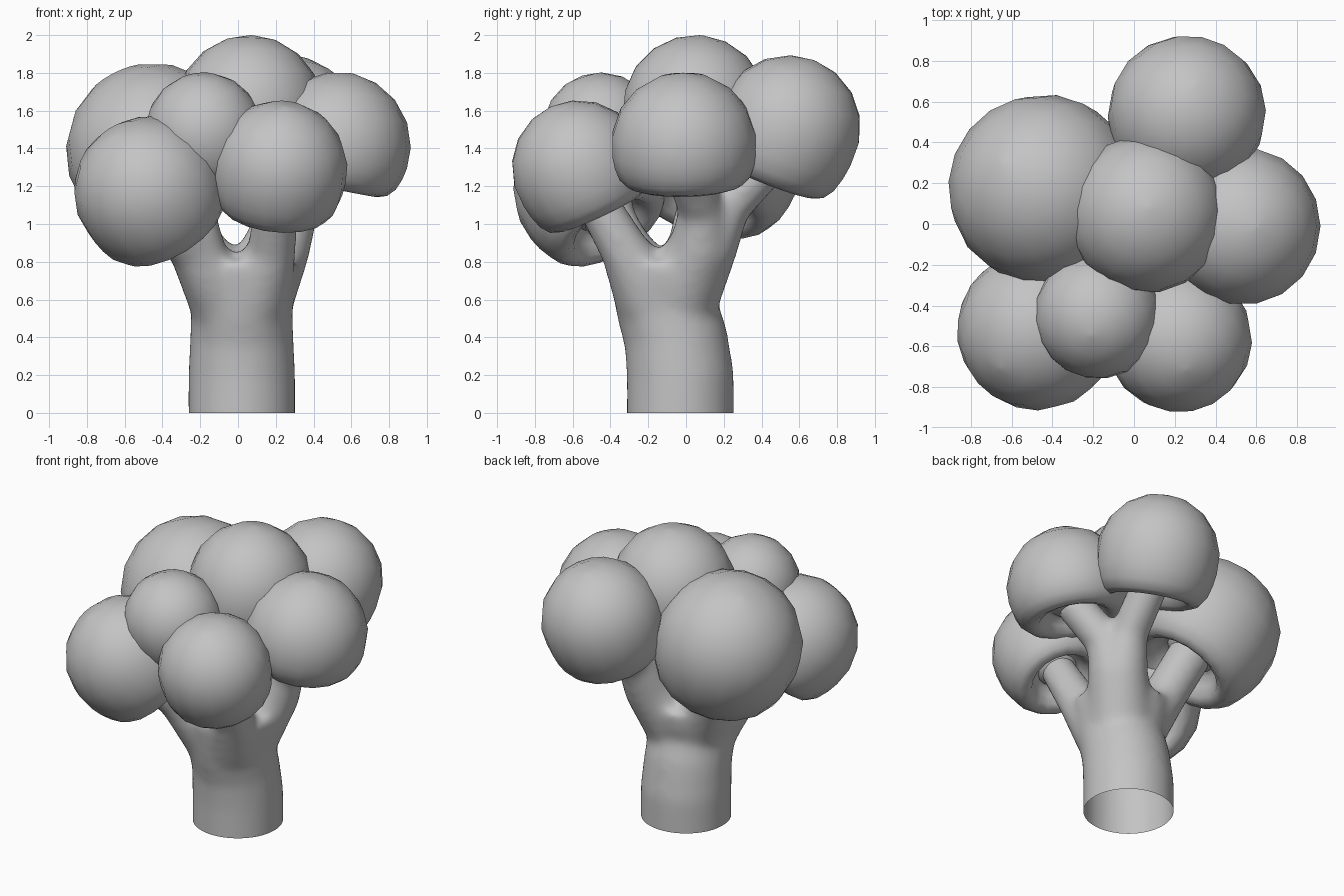
import bpy, bmesh, math
from mathutils import Vector

cube = bpy.data.objects.get("Cube")
if cube:
    bpy.data.objects.remove(cube)

grey = bpy.data.materials.new("plain grey")
grey.use_nodes = True
COLOUR = (0.55, 0.55, 0.55, 1)
grey.diffuse_color = COLOUR
grey.node_tree.nodes["Principled BSDF"].inputs["Base Color"].default_value = COLOUR


def finish(name, bm):
    """Turn a bmesh into a smooth shaded object."""
    bmesh.ops.recalc_face_normals(bm, faces=bm.faces)
    mesh = bpy.data.meshes.new(name)
    bm.to_mesh(mesh)
    bm.free()
    mesh.materials.append(grey)
    obj = bpy.data.objects.new(name, mesh)
    bpy.context.collection.objects.link(obj)
    bpy.ops.object.select_all(action='DESELECT')
    obj.select_set(True)
    bpy.context.view_layer.objects.active = obj
    bpy.ops.object.shade_smooth_by_angle(angle=math.radians(60))
    return obj


def loft(bm, rings, sides):
    """Closed skin through rings of (centre, axis, radius)."""
    loops = []
    for centre, axis, radius in rings:
        turn = Vector((0, 0, 1)).rotation_difference(axis)
        loops.append([bm.verts.new(centre + turn @ Vector(
            (radius * math.cos(a), radius * math.sin(a), 0)))
            for a in (math.tau * i / sides for i in range(sides))])
    for low, high in zip(loops, loops[1:]):
        for i in range(sides):
            j = (i + 1) % sides
            bm.faces.new((low[i], low[j], high[j], high[i]))
    bm.faces.new(loops[0][::-1])
    bm.faces.new(loops[-1])


def tube(bm, path):
    """Tapered limb through points of (x, y, z, radius)."""
    pts = [Vector(p[:3]) for p in path]
    rings = []
    for i, p in enumerate(path):
        axis = pts[min(i + 1, len(pts) - 1)] - pts[max(i - 1, 0)]
        rings.append((pts[i], axis.normalized(), p[3]))
    loft(bm, rings, 24)


# Heads: centre, radius, direction the dome faces, depth of the lip
heads = {
    "front_right_head": ((-.475, -.52, 1.175), .395, (-.4, -.42, .66), 1),
    "front_left_head": ((.22, -.565, 1.295), .36, (.1, -.42, .9), 1.03),
    "left_head": ((.525, -.01, 1.415), .39, (.2, -.02, .97), .82),
    "back_head": ((.26, .54, 1.505), .388, (.1, .36, .93), 1.08),
    "right_head": ((-.445, .17, 1.385), .467, (-.4, .25, .8), 1.05),
    "top_head": ((.06, .05, 1.61), .39, (.03, .08, 1), 1),
    "front_middle_head": ((-.18, -.45, 1.49), .312, (-.1, -.3, .9), 1),
}

# Dome, rounded lip and hollow underside, as (radius, height)
profile = [(math.sin(math.radians(a)), math.cos(math.radians(a)))
           for a in (2, 20, 40, 60, 80, 98)]
profile += [(.96, -.33), (.9, -.52), (.8, -.65), (.68, -.7), (.57, -.65),
            (.49, -.53), (.42, -.42), (.35, -.4), (.28, -.48), (.1, -.5)]

for name, (centre, size, facing, depth) in heads.items():
    axis = Vector(facing).normalized()
    bm = bmesh.new()
    loft(bm, [(Vector(centre) + axis * (h if h > 0 else h * depth) * size,
               axis, r * size) for r, h in profile], 18)
    finish(name, bm)

# Trunk and limbs, melted together
bm = bmesh.new()
tube(bm, [(.02, -.03, -.1, .285), (.02, -.03, .2, .285), (.02, -.055, .4, .275),
          (.02, -.1, .55, .27), (.02, -.1, .68, .295), (.02, -.1, .8, .31)])
limbs = {
    "front_right_head": [(-.02, -.12, .45, .19), (-.08, -.17, .64, .2),
                         (-.24, -.31, .87, .135)],
    "front_left_head": [(.04, -.13, .45, .19), (.09, -.19, .64, .2),
                        (.18, -.33, .87, .13)],
    "left_head": [(.04, -.08, .45, .2), (.1, -.02, .66, .215),
                  (.23, .08, .9, .165), (.31, .08, 1.08, .125)],
    "back_head": [(.04, -.08, .45, .2), (.1, -.02, .66, .215),
                  (.2, .12, .9, .165), (.23, .23, 1.1, .12)],
    "right_head": [(0, -.08, .45, .19), (-.06, -.06, .64, .2),
                   (-.21, .04, .88, .14)],
    "top_head": [(.2, .09, .9, .14), (.18, .1, 1.1, .09)],
    "front_middle_head": [(-.18, -.28, .82, .13), (-.2, -.36, 1.05, .09)],
}
for name, path in limbs.items():
    centre, size, facing, depth = heads[name]
    tip = Vector(centre) - Vector(facing).normalized() * size * .3 * depth
    tube(bm, path + [(*tip, size * .3)])
stalk = finish("stalk", bm)
remesh = stalk.modifiers.new("melt", 'REMESH')
remesh.mode = 'VOXEL'
remesh.voxel_size = .022
soften = stalk.modifiers.new("soften", 'SMOOTH')
soften.factor = .5
soften.iterations = 22

# Bake the melted stalk and slice its foot open at the ground
graph = bpy.context.evaluated_depsgraph_get()
bm = bmesh.new()
bm.from_object(stalk, graph)
bpy.data.objects.remove(stalk)
bmesh.ops.bisect_plane(bm, geom=bm.verts[:] + bm.edges[:] + bm.faces[:],
                       plane_co=(0, 0, 0), plane_no=(0, 0, 1), clear_inner=True)
finish("trunk_and_limbs", bm)
